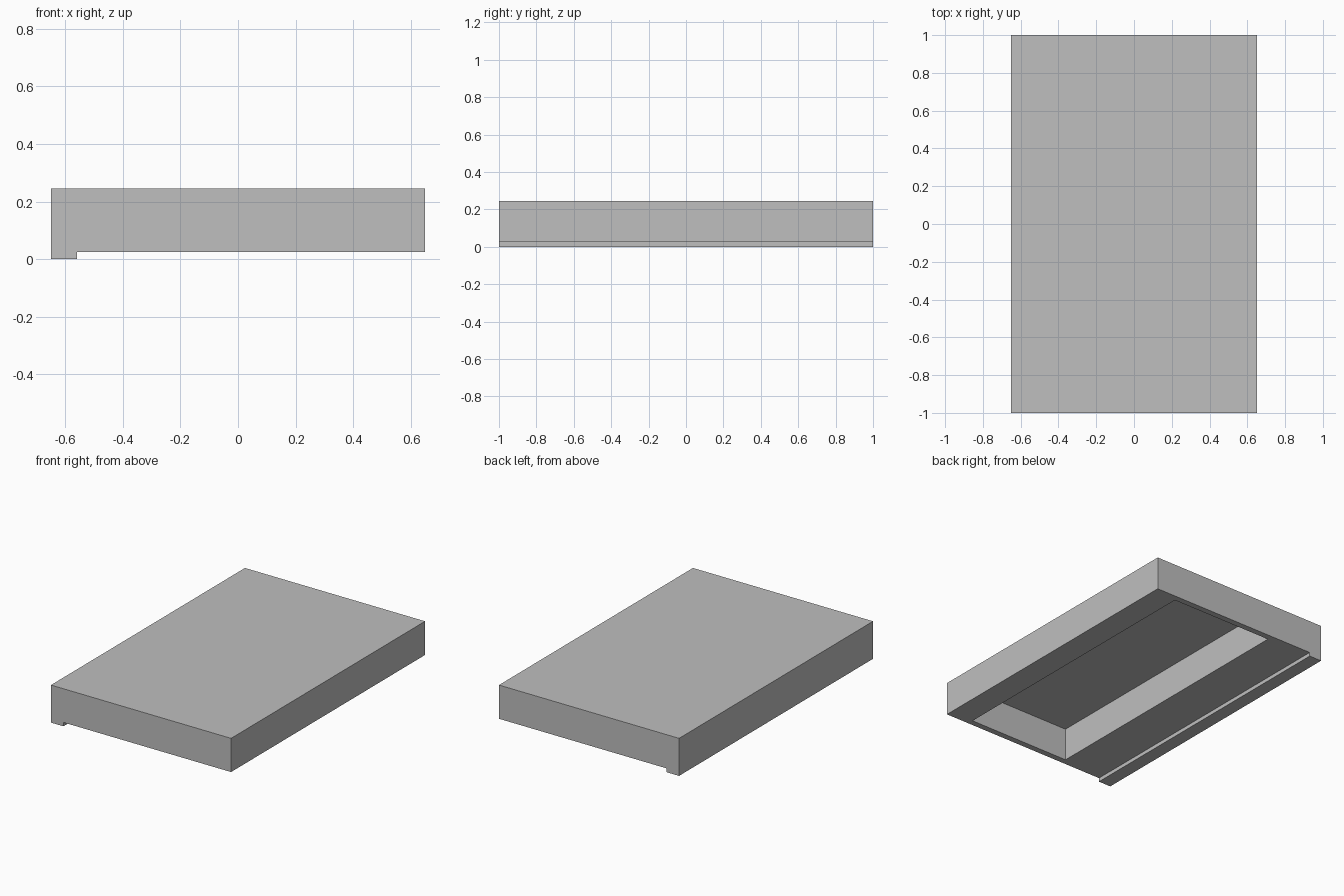
import bpy
import bmesh

cube = bpy.data.objects.get("Cube")
if cube:
    bpy.data.objects.remove(cube, do_unlink=True)

GREY = (0.52, 0.52, 0.52, 1.0)
grey = bpy.data.materials.new("plain_grey")
grey.use_nodes = True
grey.diffuse_color = GREY
grey.node_tree.nodes["Principled BSDF"].inputs["Base Color"].default_value = GREY

WIDTH, LENGTH, HEIGHT = 1.30, 2.0, 0.245
BASE = 0.025                       # underside of the slab
LIP = 0.09                         # width of the lip under the right edge
half_w, half_l = WIDTH / 2, LENGTH / 2


def extrude_profile(name, profile, length):
    """Extrude an x-z outline along y, centred on y = 0."""
    bm = bmesh.new()
    face = bm.faces.new([bm.verts.new((x, -length / 2, z)) for x, z in profile])
    ext = bmesh.ops.extrude_face_region(bm, geom=[face])
    verts = [g for g in ext["geom"] if isinstance(g, bmesh.types.BMVert)]
    bmesh.ops.translate(bm, verts=verts, vec=(0, length, 0))
    bmesh.ops.recalc_face_normals(bm, faces=bm.faces)
    mesh = bpy.data.meshes.new(name)
    bm.to_mesh(mesh)
    bm.free()
    mesh.materials.append(grey)
    obj = bpy.data.objects.new(name, mesh)
    bpy.context.collection.objects.link(obj)
    return obj


# Slab with the lip along its full length
slab = extrude_profile("slab", [
    (-half_w, 0), (-half_w + LIP, 0), (-half_w + LIP, BASE),
    (half_w, BASE), (half_w, HEIGHT), (-half_w, HEIGHT)], LENGTH)

# Deep pocket cut into the underside, leaving a thin top skin
top = HEIGHT - 0.005
cutter = extrude_profile("pocket_cutter", [
    (-0.26, -0.1), (0.48, -0.1), (0.48, top), (-0.26, top)], 1.92)
cutter.hide_render = True
cutter.hide_set(True)
cutter.display_type = 'WIRE'

cut = slab.modifiers.new("pocket", 'BOOLEAN')
cut.operation = 'DIFFERENCE'
cut.solver = 'EXACT'
cut.object = cutter
